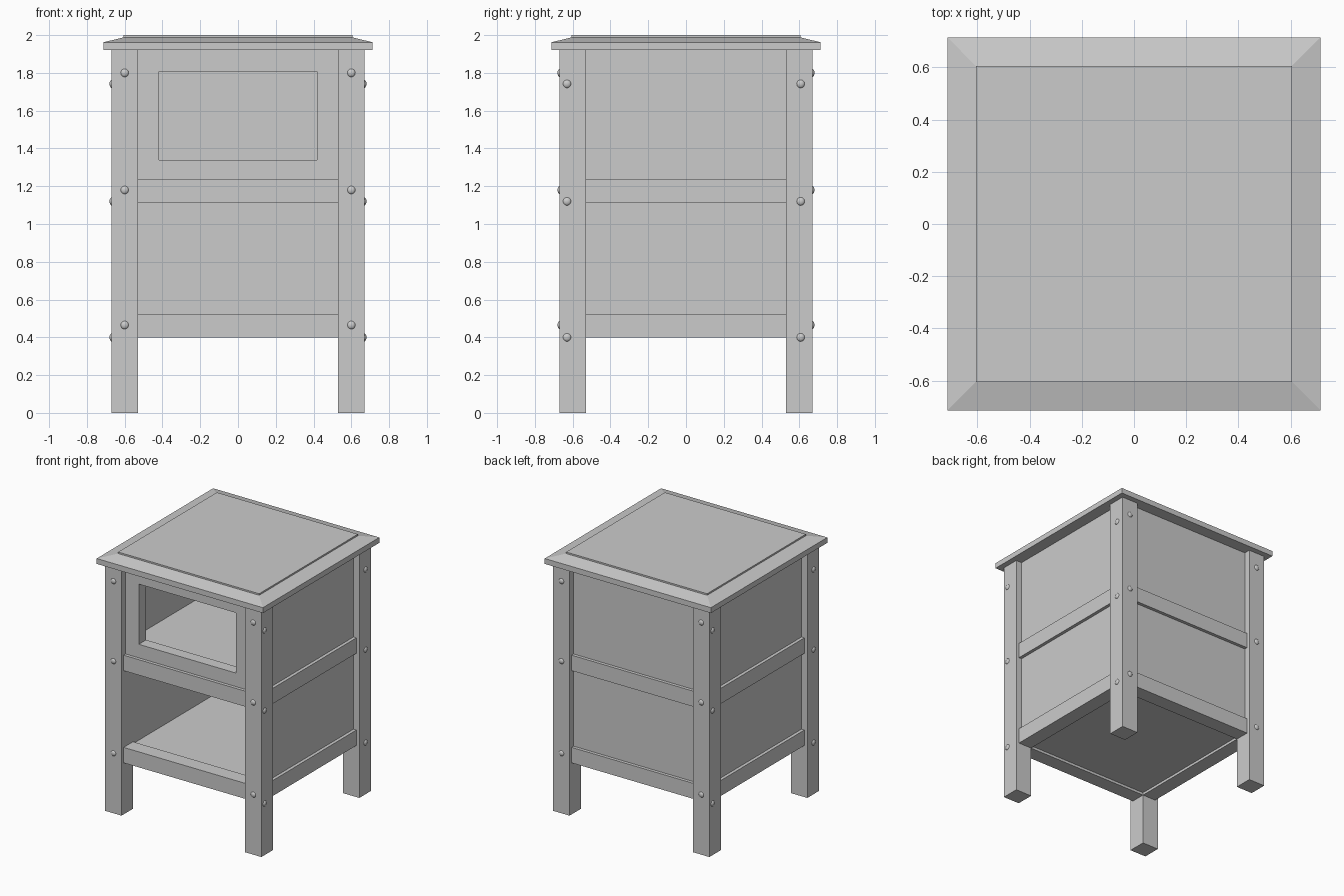
import bpy, bmesh
from math import pi
from mathutils import Matrix

if "Cube" in bpy.data.objects:
    bpy.data.objects.remove(bpy.data.objects["Cube"])


def finish(name, bm):
    bmesh.ops.recalc_face_normals(bm, faces=bm.faces[:])
    me = bpy.data.meshes.new(name)
    bm.to_mesh(me)
    bm.free()
    ob = bpy.data.objects.new(name, me)
    bpy.context.collection.objects.link(ob)
    return ob


def box(name, x0, x1, y0, y1, z0, z1, turn=0.0):
    # axis-aligned block, optionally turned about the z axis
    bm = bmesh.new()
    bmesh.ops.create_cube(bm, size=1)
    for v in bm.verts:
        v.co.x = x0 if v.co.x < 0 else x1
        v.co.y = y0 if v.co.y < 0 else y1
        v.co.z = z0 if v.co.z < 0 else z1
    bm.transform(Matrix.Rotation(turn, 4, 'Z'))
    return finish(name, bm)


def stud(name, x, z, turn):
    # low domed stud on the front face, turned to its side
    bm = bmesh.new()
    bmesh.ops.create_uvsphere(bm, u_segments=16, v_segments=10, radius=0.022)
    bm.transform(Matrix.Rotation(turn, 4, 'Z') @ Matrix.Translation((x, -0.667, z))
                 @ Matrix.Diagonal((1, 0.6, 1, 1)))
    for f in bm.faces:
        f.smooth = True
    return finish(name, bm)


LEG_IN, LEG_OUT = 0.53, 0.67
RAIL_OUT, PANEL_OUT, INNER = 0.645, 0.62, 0.53

# Legs
for i, (sx, sy) in enumerate([(-1, -1), (1, -1), (1, 1), (-1, 1)]):
    xs = sorted((sx * LEG_IN, sx * LEG_OUT))
    ys = sorted((sy * LEG_IN, sy * LEG_OUT))
    box(f"leg_{i}", *xs, *ys, 0, 1.92)

# Rails, side and back panels, studs
for side, name in enumerate(("front", "right", "back", "left")):
    turn = side * pi / 2
    box(f"{name}_bottom_rail", -LEG_IN, LEG_IN, -RAIL_OUT, -INNER, 0.40, 0.52, turn)
    box(f"{name}_middle_rail", -LEG_IN, LEG_IN, -RAIL_OUT, -INNER, 1.115, 1.235, turn)
    if name != "front":
        box(f"{name}_lower_panel", -LEG_IN, LEG_IN, -PANEL_OUT, -INNER, 0.52, 1.115, turn)
        box(f"{name}_upper_panel", -LEG_IN, LEG_IN, -PANEL_OUT, -INNER, 1.235, 1.92, turn)
    # side studs sit lower than the front and back ones
    if side % 2 == 0:
        xs, zs = (-0.60, 0.60), (0.465, 1.18, 1.80)
    else:
        xs, zs = (-0.63, 0.607), (0.40, 1.12, 1.742)
    for x in xs:
        for z in zs:
            stud(f"{name}_stud", x, z, turn)

# Front frame around the upper opening
bm = bmesh.new()
loops = []
for x, z0, z1, y in [(LEG_IN, 1.235, 1.92, -PANEL_OUT), (0.417, 1.34, 1.807, -PANEL_OUT),
                     (0.417, 1.34, 1.807, -INNER), (LEG_IN, 1.235, 1.92, -INNER)]:
    loops.append([bm.verts.new(c) for c in ((-x, y, z0), (x, y, z0), (x, y, z1), (-x, y, z1))])
for k in range(4):
    a, b = loops[k], loops[(k + 1) % 4]
    for i in range(4):
        j = (i + 1) % 4
        bm.faces.new((a[i], a[j], b[j], b[i]))
finish("front_opening_frame", bm)

# Shelves
box("lower_shelf", -INNER, INNER, -INNER, INNER, 0.42, 0.505)
box("upper_shelf", -INNER, INNER, -INNER, INNER, 1.135, 1.325)

# Table top: slab with sloped border and a slightly raised centre
bm = bmesh.new()
rings = []
for r, z in [(0.713, 1.92), (0.713, 1.962), (0.605, 1.988), (0.605, 2.0)]:
    rings.append([bm.verts.new((sx * r, sy * r, z))
                  for sx, sy in ((-1, -1), (1, -1), (1, 1), (-1, 1))])
for a, b in zip(rings, rings[1:]):
    for i in range(4):
        j = (i + 1) % 4
        bm.faces.new((a[i], a[j], b[j], b[i]))
bm.faces.new(rings[0][::-1])
bm.faces.new(rings[-1])
finish("table_top", bm)
